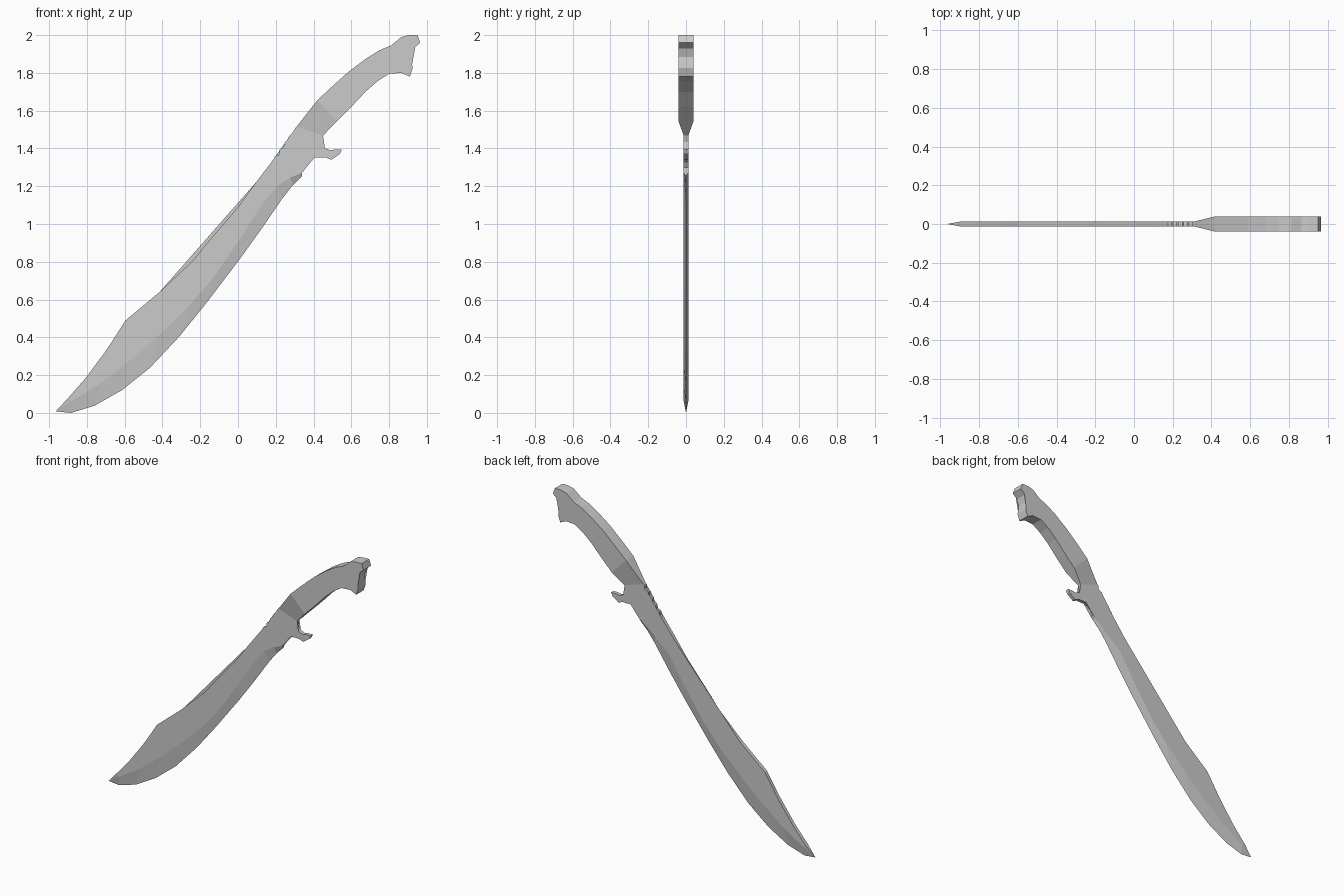
import bpy, bmesh
from mathutils import Vector

if "Cube" in bpy.data.objects:
    bpy.data.objects.remove(bpy.data.objects["Cube"])

T_BLADE, T_GRIP = 0.012, 0.04   # half thicknesses


def solid(name, faces):
    """Mirror front faces of (x, z, half_thickness) points and wall the outline."""
    bm = bmesh.new()
    pairs, count = {}, {}

    def pair(p):
        if p not in pairs:
            front = bm.verts.new((p[0], -p[2], p[1]))
            back = bm.verts.new((p[0], p[2], p[1])) if p[2] else front
            pairs[p] = (front, back)
        return pairs[p]

    for f in faces:
        bm.faces.new([pair(p)[0] for p in f])
        bm.faces.new([pair(p)[1] for p in reversed(f)])
        for a, b in zip(f, f[1:] + f[:1]):
            key = frozenset((a, b))
            count.setdefault(key, []).append((a, b))
    for uses in count.values():
        if len(uses) == 1:
            (a0, a1), (b0, b1) = pair(uses[0][0]), pair(uses[0][1])
            ring = list(dict.fromkeys((a0, a1, b1, b0)))
            if len(ring) > 2:
                bm.faces.new(ring)
    bmesh.ops.triangulate(bm, faces=[f for f in bm.faces if len(f.verts) > 4])
    bmesh.ops.recalc_face_normals(bm, faces=bm.faces)
    mesh = bpy.data.meshes.new(name)
    bm.to_mesh(mesh)
    bm.free()
    ob = bpy.data.objects.new(name, mesh)
    bpy.context.collection.objects.link(ob)
    return ob


def thick(points, t):
    return [(x, z, t) for x, z in points]


# Blade outline: spine from tip to thumb rest
tip = (-0.965, 0.008, 0.0)
spine = [(-0.9, 0.078), (-0.81, 0.18), (-0.695, 0.335), (-0.63, 0.43),
         (-0.595, 0.49), (-0.415, 0.64), (-0.235, 0.81), (-0.18, 0.88),
         (0.0, 1.09), (0.095, 1.22), (0.175, 1.325)]

# Scalloped thumb notches along the spine
start, end, n = Vector((0.175, 1.325)), Vector((0.31, 1.515)), 5
step = (end - start) / n
inward = Vector((step.y, -step.x)).normalized()
notches = []
for i in range(n):
    for along, depth in ((0.15, 0.009), (0.35, 0.012), (0.55, 0.006), (0.75, -0.003), (1, 0)):
        p = start + step * (i + along) + inward * depth
        notches.append((p.x, p.y))
notches[-1] = (0.31, 1.515)

# Finger guard with its hook
guard = [(0.45, 1.468), (0.44, 1.435), (0.445, 1.417), (0.46, 1.402), (0.49, 1.39),
         (0.515, 1.395), (0.55, 1.395), (0.54, 1.372), (0.495, 1.34), (0.465, 1.352),
         (0.405, 1.352), (0.375, 1.345), (0.35, 1.325), (0.335, 1.3)]

# Bevel line and cutting edge, heel to tip
bevel = [(0.338, 1.27), (0.275, 1.245), (0.205, 1.2), (0.125, 1.1), (0.01, 0.92),
         (-0.14, 0.705), (-0.255, 0.57), (-0.415, 0.415), (-0.575, 0.275),
         (-0.73, 0.155), (-0.88, 0.062)]
edge = [(0.34, 1.255), (0.29, 1.205), (0.235, 1.135), (0.125, 0.975), (0.01, 0.815),
        (-0.165, 0.585), (-0.31, 0.405), (-0.465, 0.24), (-0.615, 0.12),
        (-0.76, 0.038), (-0.885, 0.0)]

bev, edg = thick(bevel, T_BLADE), thick(edge, 0.0)
flat = thick(spine + notches + guard, T_BLADE) + bev
faces = [flat, [tip, flat[0], bev[-1]], [tip, bev[-1], edg[-1]]]
faces += [[bev[i], bev[i + 1], edg[i + 1], edg[i]] for i in range(len(bev) - 1)]
solid("blade_with_guard", faces)

# Handle: flared shoulder and curved slab grip
grip = thick([(0.42, 1.655), (0.5, 1.73), (0.59, 1.81), (0.68, 1.877), (0.75, 1.92),
              (0.81, 1.945), (0.865, 1.99), (0.905, 2.0), (0.95, 2.0), (0.965, 1.96),
              (0.93, 1.93), (0.915, 1.885), (0.925, 1.825), (0.91, 1.78), (0.865, 1.8),
              (0.8, 1.795), (0.74, 1.757), (0.675, 1.7), (0.6, 1.62), (0.525, 1.545)], T_GRIP)
neck = thick([(0.45, 1.468), (0.31, 1.515)], T_BLADE)
solid("handle", [grip, [grip[0], grip[-1]] + neck])
